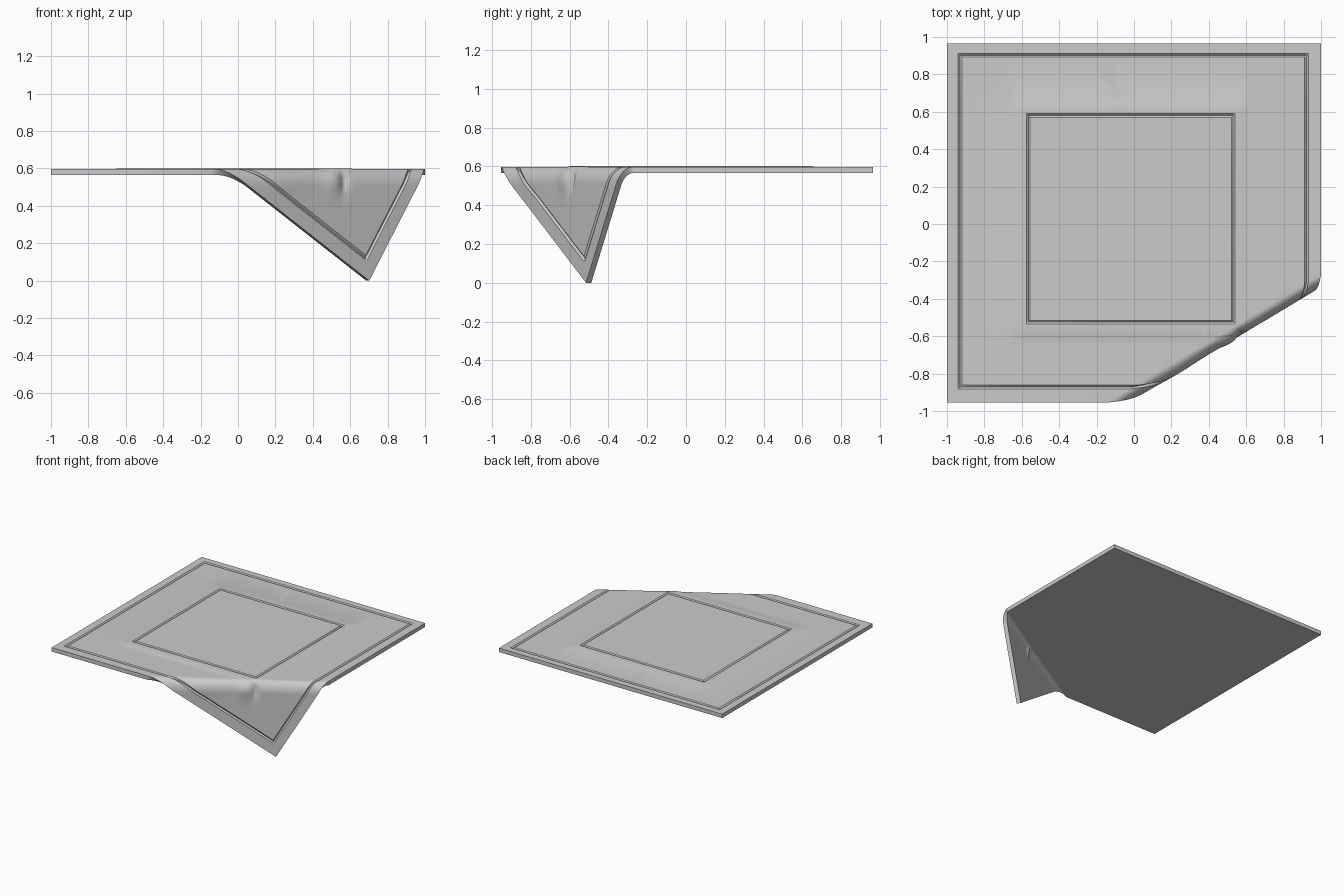
import bpy, bmesh, math
from mathutils import Vector

if "Cube" in bpy.data.objects:
    bpy.data.objects.remove(bpy.data.objects["Cube"])

X0, X1, Y0, Y1 = -1.0, 1.0, -0.955, 0.965      # sheet outline
TOP, THICK = 0.60, 0.034
GROOVES = [(-0.93, 0.922, -0.872, 0.902), (-0.565, 0.53, -0.525, 0.58)]
PANEL = (-0.65, 0.61, -0.61, 0.66)             # faint raised centre
GW = 0.010                                     # groove half width
N = Vector((0.514, -0.858, 0)).normalized()    # across the fold
T = Vector((-N.y, N.x, 0))                     # along the fold
START, A, B = 0.745, 0.06, 0.09                # fold start, rounding width and drop
ARC = math.pi / 2 * math.sqrt((A * A + B * B) / 2)
LENGTH = N.dot(Vector((X1, Y0, 0))) - START
STRETCH = (TOP - B) / (LENGTH - ARC)


def ring(p, r):
    return max(r[0] - p.x, p.x - r[1], r[2] - p.y, p.y - r[3])


def bump(v, c, w):
    return math.exp(-((v - c) / w) ** 2)


def relief(p):
    """Stitched grooves and the slightly raised centre."""
    h = 0.003 * min(1, max(0, -ring(p, PANEL) / 0.012)) - 0.003
    for r in GROOVES:
        h -= 0.010 * max(0, 1 - abs(ring(p, r)) / GW)
    return h


def creases(s, d):
    """Soft wrinkles in the upper part of the hanging corner."""
    if d <= 0:
        return 0
    return min(1, d / 0.06) * bump(d, 0.10, 0.06) * (
        0.010 * bump(s, 0.12, 0.05) - 0.016 * bump(s, 0.19, 0.025)
        + 0.006 * bump(s, -0.2, 0.12))


def drape(p, h):
    """Wrap a flat point, h above the top surface, over the fold."""
    flat = Vector((p.x, p.y, 0))
    s, d = T.dot(flat), N.dot(flat) - START
    if d <= 0:
        return flat + Vector((0, 0, TOP + h))
    a = min(d / ARC, 1) * math.pi / 2
    out, z = A * math.sin(a), TOP - B * (1 - math.cos(a))
    nx, nz = math.sin(a) / A, math.cos(a) / B
    size = math.hypot(nx, nz)
    if d > ARC:
        z -= (d - ARC) * STRETCH
    h += creases(s, d)
    s -= 0.03 * d / LENGTH
    return T * s + N * (START + out + h * nx / size) + Vector((0, 0, z + h * nz / size))


# flat slab, cut along the grooves, a regular grid and the fold
bm = bmesh.new()
bmesh.ops.create_cube(bm, size=1)
for v in bm.verts:
    v.co = Vector((X0 if v.co.x < 0 else X1, Y0 if v.co.y < 0 else Y1, 0 if v.co.z > 0 else -THICK))


def cut(co, no):
    bmesh.ops.bisect_plane(bm, geom=bm.verts[:] + bm.edges[:] + bm.faces[:],
                           plane_co=co, plane_no=no, dist=1e-5)


for i, axis in enumerate((Vector((1, 0, 0)), Vector((0, 1, 0)))):
    lines = [r[2 * i + k] + o for r in GROOVES for k in (0, 1) for o in (-GW, 0, GW)]
    lines += [PANEL[2 * i], PANEL[2 * i] + 0.012, PANEL[2 * i + 1] - 0.012, PANEL[2 * i + 1]]
    lines += [-0.1 + 0.06 * k for k in range(18)] if i == 0 else [-0.9 + 0.06 * k for k in range(12)]
    for c in lines:
        cut(axis * c, axis)
for k in range(15):
    cut(N * (START + ARC * k / 10), N)
for k in range(14):
    cut(T * (0.03 + 0.02 * k), T)

# fold the corner down
for v in bm.verts:
    v.co = drape(v.co, relief(v.co) + 0.001 if v.co.z > -0.001 else -THICK)
bmesh.ops.recalc_face_normals(bm, faces=bm.faces[:])

# rest on the ground
low = min(v.co.z for v in bm.verts)
for v in bm.verts:
    v.co.z -= low

mesh = bpy.data.meshes.new("draped_mat")
bm.to_mesh(mesh)
bm.free()
mat = bpy.data.objects.new("draped_mat", mesh)
bpy.context.collection.objects.link(mat)
bpy.context.view_layer.objects.active = mat
mat.select_set(True)
bpy.ops.object.shade_smooth_by_angle(angle=math.radians(30))
